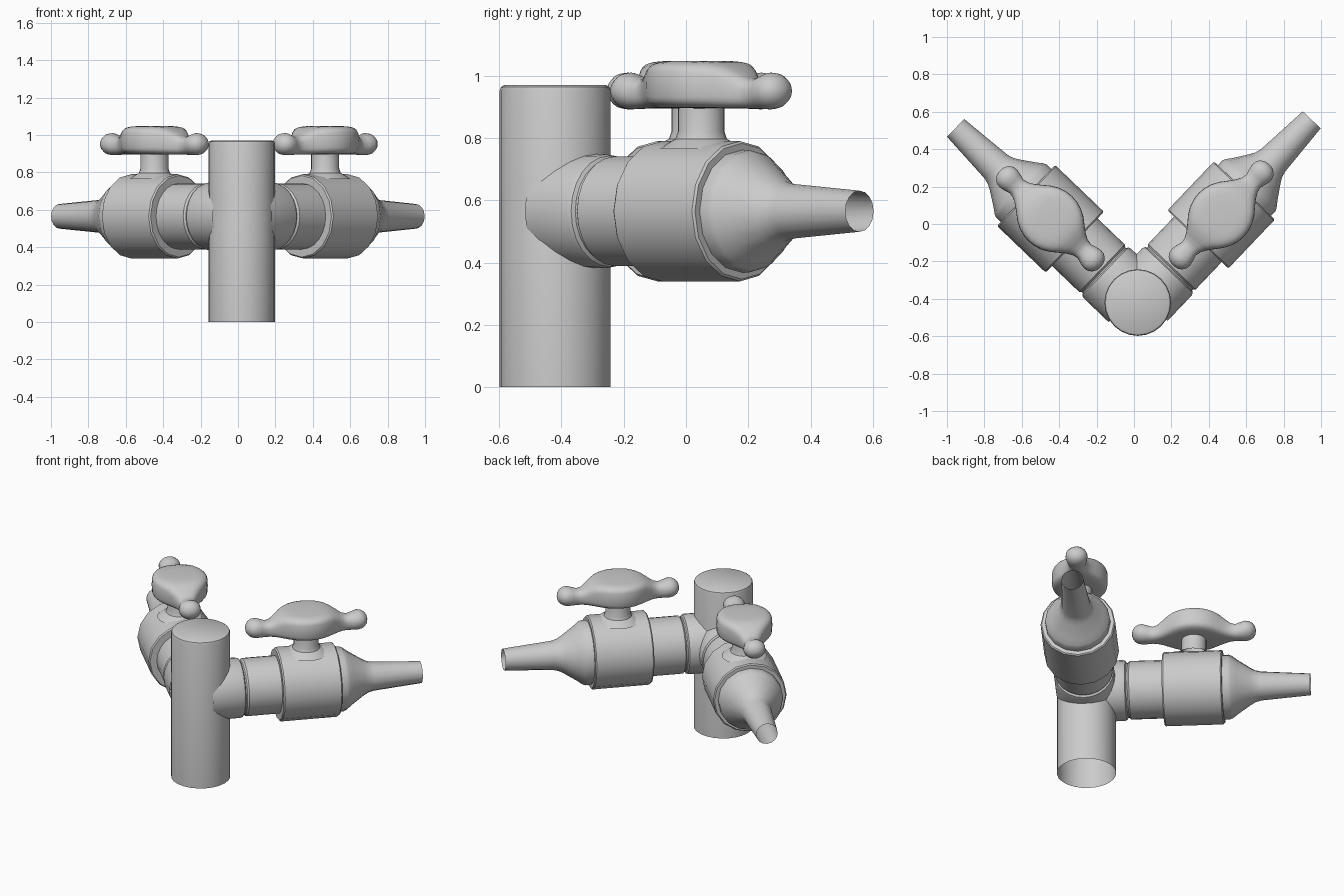
import bpy, bmesh, math
from mathutils import Matrix

if "Cube" in bpy.data.objects:
    bpy.data.objects.remove(bpy.data.objects["Cube"])

COL = (0.02, -0.42)      # column centre
ARM_Z = 0.565            # height of the arm axes


def finish(name, bm, matrix, angle=35):
    bmesh.ops.recalc_face_normals(bm, faces=bm.faces)
    me = bpy.data.meshes.new(name)
    bm.to_mesh(me)
    bm.free()
    ob = bpy.data.objects.new(name, me)
    bpy.context.collection.objects.link(ob)
    ob.matrix_world = matrix
    bpy.ops.object.select_all(action='DESELECT')
    ob.select_set(True)
    bpy.context.view_layer.objects.active = ob
    bpy.ops.object.shade_smooth_by_angle(angle=math.radians(angle))
    return ob


def skin(rings, cap_start=False, cap_end=False):
    bm = bmesh.new()
    vr = [[bm.verts.new(p) for p in ring] for ring in rings]
    n = len(vr[0])
    for a, b in zip(vr, vr[1:]):
        for i in range(n):
            j = (i + 1) % n
            bm.faces.new((a[i], a[j], b[j], b[i]))
    if cap_start:
        bm.faces.new(vr[0])
    if cap_end:
        bm.faces.new(vr[-1])
    return bm


def lathe(name, profile, matrix, n=24, cap_start=False, cap_end=False):
    rings = [[(r * math.cos(2 * math.pi * i / n), r * math.sin(2 * math.pi * i / n), h)
              for i in range(n)] for r, h in profile]
    return finish(name, skin(rings, cap_start, cap_end), matrix)


def spow(v, e):
    return math.copysign(abs(v) ** e, v)


# upright column: open below, closed softened top
lathe("column", [(0.178, 0), (0.178, 0.952), (0.174, 0.964), (0.164, 0.97)],
      Matrix.Translation((*COL, 0)), cap_end=True)

# pipe neck with groove
NECK = [(0.183, 0.04), (0.183, 0.225), (0.178, 0.24), (0.166, 0.247), (0.166, 0.255),
        (0.176, 0.265), (0.176, 0.48)]
# wide valve body
BODY = [(0.17, 0.466), (0.218, 0.466), (0.225, 0.474), (0.225, 0.82), (0.218, 0.827), (0.19, 0.827)]
# tapering open nozzle
NOZZLE = [(0.196, 0.80), (0.196, 0.862), (0.188, 0.88), (0.165, 0.91), (0.112, 0.99),
          (0.097, 1.017), (0.088, 1.05), (0.066, 1.349)]
# stem with flared foot
STEM = [(0.135, 0.765), (0.105, 0.785), (0.083, 0.797), (0.075, 0.82), (0.075, 0.92)]

# handle half: distance along, half width, bottom, top, squareness
HALF = [(0, 0.168, 0.895, 1.048, 0.42), (0.04, 0.164, 0.895, 1.048, 0.42),
        (0.08, 0.152, 0.895, 1.047, 0.45), (0.12, 0.130, 0.895, 1.044, 0.5),
        (0.155, 0.102, 0.895, 1.034, 0.55), (0.19, 0.075, 0.895, 1.014, 0.65),
        (0.22, 0.058, 0.895, 0.995, 0.75), (0.25, 0.051, 0.894, 0.99, 0.85),
        (0.28, 0.060, 0.893, 1.0, 0.9), (0.31, 0.066, 0.892, 1.01, 0.95),
        (0.335, 0.063, 0.896, 1.007, 1), (0.355, 0.050, 0.908, 0.995, 1),
        (0.368, 0.030, 0.925, 0.977, 1), (0.373, 0.008, 0.945, 0.957, 1)]
STATIONS = [(-t, *rest) for t, *rest in HALF[:0:-1]] + HALF


def handle(name, matrix, n=28):
    rings = []
    for t, w, lo, hi, e in STATIONS:
        mid, half = (lo + hi) / 2, (hi - lo) / 2
        ring = []
        for i in range(n):
            a = 2 * math.pi * i / n
            c, s = math.cos(a), math.sin(a)
            ring.append((t, w * spow(c, e), mid + half * spow(s, e)))
        rings.append(ring)
    return finish(name, skin(rings, True, True), matrix, 50)


# two matching arms, a right angle apart
for side, deg in (("right", 46.4), ("left", 136.2)):
    a = math.radians(deg)
    spin = Matrix.Rotation(a, 4, 'Z')
    axis = Matrix.Translation((*COL, ARM_Z)) @ spin @ Matrix.Rotation(math.pi / 2, 4, 'Y')
    lathe(side + "_neck", NECK, axis)
    lathe(side + "_valve_body", BODY, axis, n=16)
    lathe(side + "_nozzle", NOZZLE, axis, n=16)
    up = Matrix.Translation((COL[0] + 0.647 * math.cos(a), COL[1] + 0.647 * math.sin(a), 0)) @ spin
    lathe(side + "_stem", STEM, up)
    handle(side + "_handle", up)
